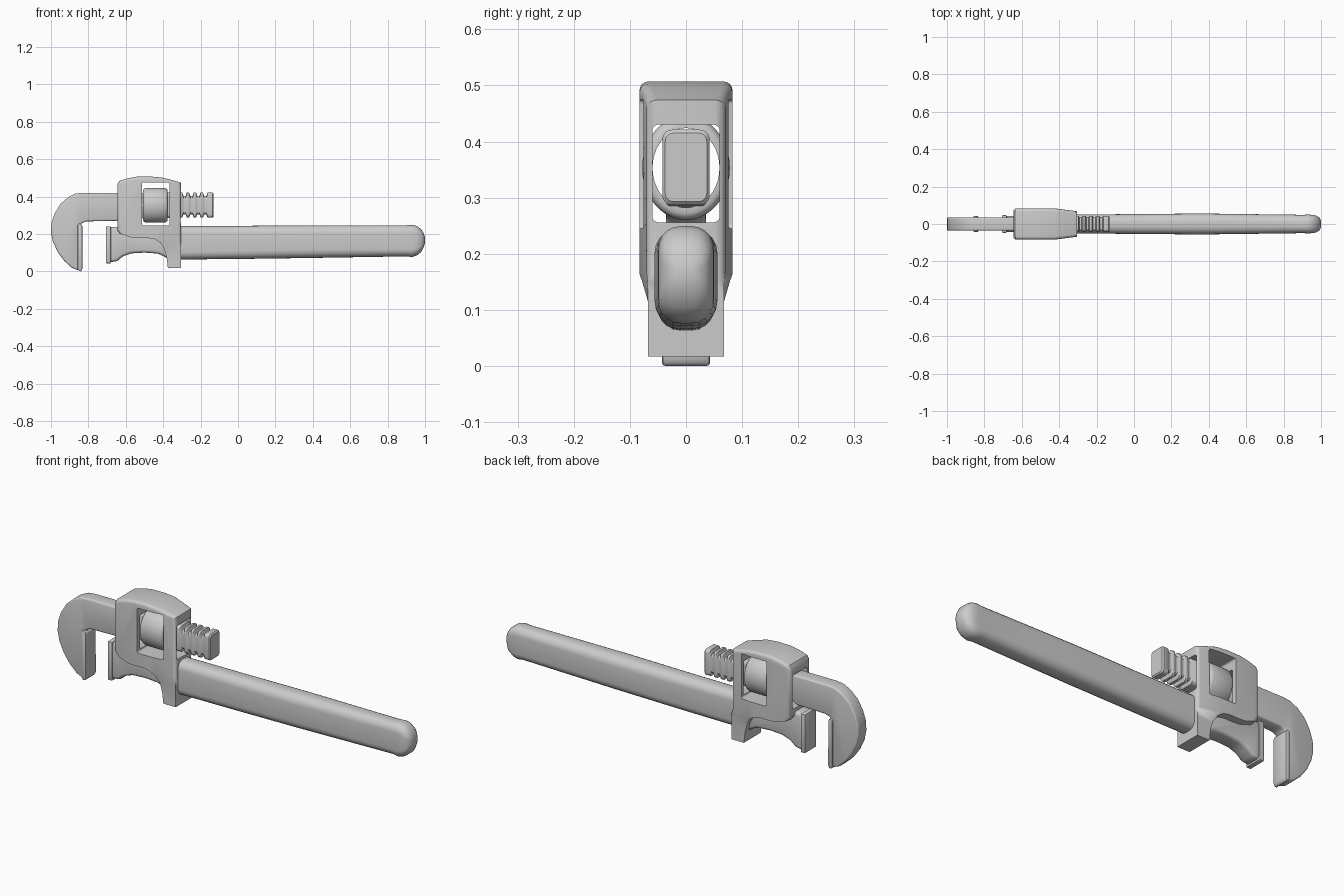
import bpy, bmesh, math
from mathutils import Vector

if "Cube" in bpy.data.objects:
    bpy.data.objects.remove(bpy.data.objects["Cube"])


def finish(name, bm, bevel=0.0, segs=3):
    bmesh.ops.recalc_face_normals(bm, faces=bm.faces)
    me = bpy.data.meshes.new(name)
    bm.to_mesh(me)
    bm.free()
    ob = bpy.data.objects.new(name, me)
    bpy.context.collection.objects.link(ob)
    bpy.ops.object.select_all(action='DESELECT')
    bpy.context.view_layer.objects.active = ob
    ob.select_set(True)
    if bevel:
        m = ob.modifiers.new("Bevel", 'BEVEL')
        m.width, m.segments = bevel, segs
        m.limit_method, m.angle_limit = 'ANGLE', math.radians(40)
        bpy.ops.object.modifier_apply(modifier=m.name)
    bpy.ops.object.shade_smooth_by_angle(angle=math.radians(35))
    return ob


def prism_bm(pts, hy):
    """Extrude an x-z outline symmetrically along y."""
    bm = bmesh.new()
    f = bm.faces.new([bm.verts.new((x, -hy, z)) for x, z in pts])
    ext = bmesh.ops.extrude_face_region(bm, geom=[f])
    for v in ext["geom"]:
        if isinstance(v, bmesh.types.BMVert):
            v.co.y = hy
    bmesh.ops.recalc_face_normals(bm, faces=bm.faces)
    return bm


def prism(name, pts, hy, bevel=0.0, segs=3):
    return finish(name, prism_bm(pts, hy), bevel, segs)


def rect(x0, x1, z0, z1):
    return [(x0, z0), (x1, z0), (x1, z1), (x0, z1)]


def loft(name, sections, round_ratio):
    """Skin rounded-rectangle sections (x, z low, z high, half width)."""
    bm = bmesh.new()
    rings = []
    for x, lo, hi, hy in sections:
        cz, hz = (lo + hi) / 2, (hi - lo) / 2
        r = min(hy, hz) * round_ratio
        ring = []
        for q, (sy, sz) in enumerate([(1, 1), (-1, 1), (-1, -1), (1, -1)]):
            for k in range(6):
                a = math.pi / 2 * (q + k / 5)
                ring.append(bm.verts.new((x, sy * (hy - r) + r * math.cos(a),
                                          cz + sz * (hz - r) + r * math.sin(a))))
        rings.append(ring)
    n = len(rings[0])
    for a, b in zip(rings, rings[1:]):
        for i in range(n):
            bm.faces.new((a[i], a[(i + 1) % n], b[(i + 1) % n], b[i]))
    bm.faces.new(rings[0])
    bm.faces.new(rings[-1])
    return finish(name, bm)


def cut(ob, cutter):
    bpy.context.view_layer.objects.active = ob
    m = ob.modifiers.new("Cut", 'BOOLEAN')
    m.operation, m.solver, m.object = 'DIFFERENCE', 'EXACT', cutter
    bpy.ops.object.modifier_apply(modifier=m.name)
    bpy.data.objects.remove(cutter)


# Long handle with a rounded grip end
loft("handle", [(-.34, .063, .242, .05), (0, .066, .243, .053), (.36, .071, .246, .056),
                (.6, .075, .246, .053), (.90, .080, .246, .049), (.93, .076, .249, .050),
                (.955, .084, .243, .049), (.98, .103, .224, .043),
                (.993, .13, .203, .032), (1.0, .15, .18, .016)], .8)

# Hook jaw: curved head and straight arm through the housing
prism("hook_jaw", [(-.36, .285), (-.36, .42), (-.83, .42), (-.87, .415), (-.91, .395),
                   (-.95, .36), (-.98, .31), (-.997, .26), (-1.0, .21), (-.99, .16),
                   (-.965, .105), (-.93, .057), (-.89, .02), (-.86, .008), (-.845, .008),
                   (-.845, .24), (-.835, .258), (-.81, .267), (-.65, .27), (-.62, .285)],
      .036, .009)
prism("hook_jaw_plate", [(-.858, .012), (-.85, 0), (-.838, 0), (-.832, .014),
                         (-.832, .245), (-.845, .257), (-.858, .25)], .043, .006, 2)

# Threaded tail of the arm
thread = [(-.38, .287, .421, .042)]
for i in range(4):
    c = -.286 + i * .037
    thread += [(c - .012, .287, .421, .042), (c - .006, .305, .402, .038),
               (c + .006, .305, .402, .038), (c + .012, .287, .421, .042)]
thread += [(-.136, .287, .421, .042), (-.13, .293, .415, .037)]
loft("threaded_shank", thread, .4)

# Heel jaw with a hollowed underside
prism("heel_jaw", [(-.69, .238), (-.32, .238), (-.32, .06), (-.37, .062), (-.395, .08),
                   (-.43, .095), (-.50, .1), (-.57, .096), (-.615, .08), (-.645, .055),
                   (-.69, .048)], .043, .016)
prism("heel_jaw_plate", rect(-.706, -.68, .042, .24), .047, .005, 2)

# Housing: outline, tapered in width, rounded along its rim
bm = prism_bm([(-.645, .22), (-.645, .465), (-.635, .483), (-.59, .497), (-.54, .506),
               (-.47, .507), (-.41, .502), (-.36, .49), (-.305, .474), (-.305, .017),
               (-.375, .017), (-.381, .07), (-.395, .12), (-.415, .153), (-.445, .172),
               (-.48, .178), (-.53, .177), (-.57, .18), (-.605, .193), (-.63, .2)], .083)
for co, no in [((-.42, 0, 0), (1, 0, 0)), ((0, 0, .165), (0, 0, 1)), ((0, 0, .115), (0, 0, 1))]:
    bmesh.ops.bisect_plane(bm, geom=bm.verts[:] + bm.edges[:] + bm.faces[:],
                           plane_co=co, plane_no=no, dist=1e-5)
for v in bm.verts:
    fx = max(0, min(1, (-.305 - v.co.x) / .115))
    fz = max(0, min(1, (v.co.z - .115) / .05))
    v.co.y = math.copysign(.068 + .015 * fx * fz, v.co.y)
rim = [e for e in bm.edges if len(e.link_faces) == 2 and e.calc_face_angle() > .8
       and e.verts[0].co.y * e.verts[1].co.y > 0
       and (e.verts[0].co.z + e.verts[1].co.z) / 2 > .21]
bmesh.ops.bevel(bm, geom=rim, offset=.016, segments=4, profile=.5, affect='EDGES')
housing = finish("housing", bm)
# Side window for the nut, and the channel for the arm
cut(housing, prism("window_cutter", rect(-.513, -.367, .245, .475), .2, .008))
cut(housing, prism("channel_cutter", rect(-.8, -.2, .256, .43), .06, .01))
bpy.ops.object.select_all(action='DESELECT')
housing.select_set(True)
bpy.ops.object.shade_smooth_by_angle(angle=math.radians(35))

# Adjusting nut: hollow ring turned about the arm
bm = bmesh.new()
prof = [(-.507, .071), (-.507, .081), (-.503, .088), (-.493, .093),
        (-.391, .093), (-.381, .088), (-.377, .081), (-.377, .071)]
n = 40
rings = [[bm.verts.new((x, .84 * r * math.cos(2 * math.pi * i / n),
                        .353 + r * math.sin(2 * math.pi * i / n))) for i in range(n)]
         for x, r in prof]
for a, b in zip(rings, rings[1:] + rings[:1]):
    for i in range(n):
        bm.faces.new((a[i], a[(i + 1) % n], b[(i + 1) % n], b[i]))
finish("adjusting_nut", bm)
